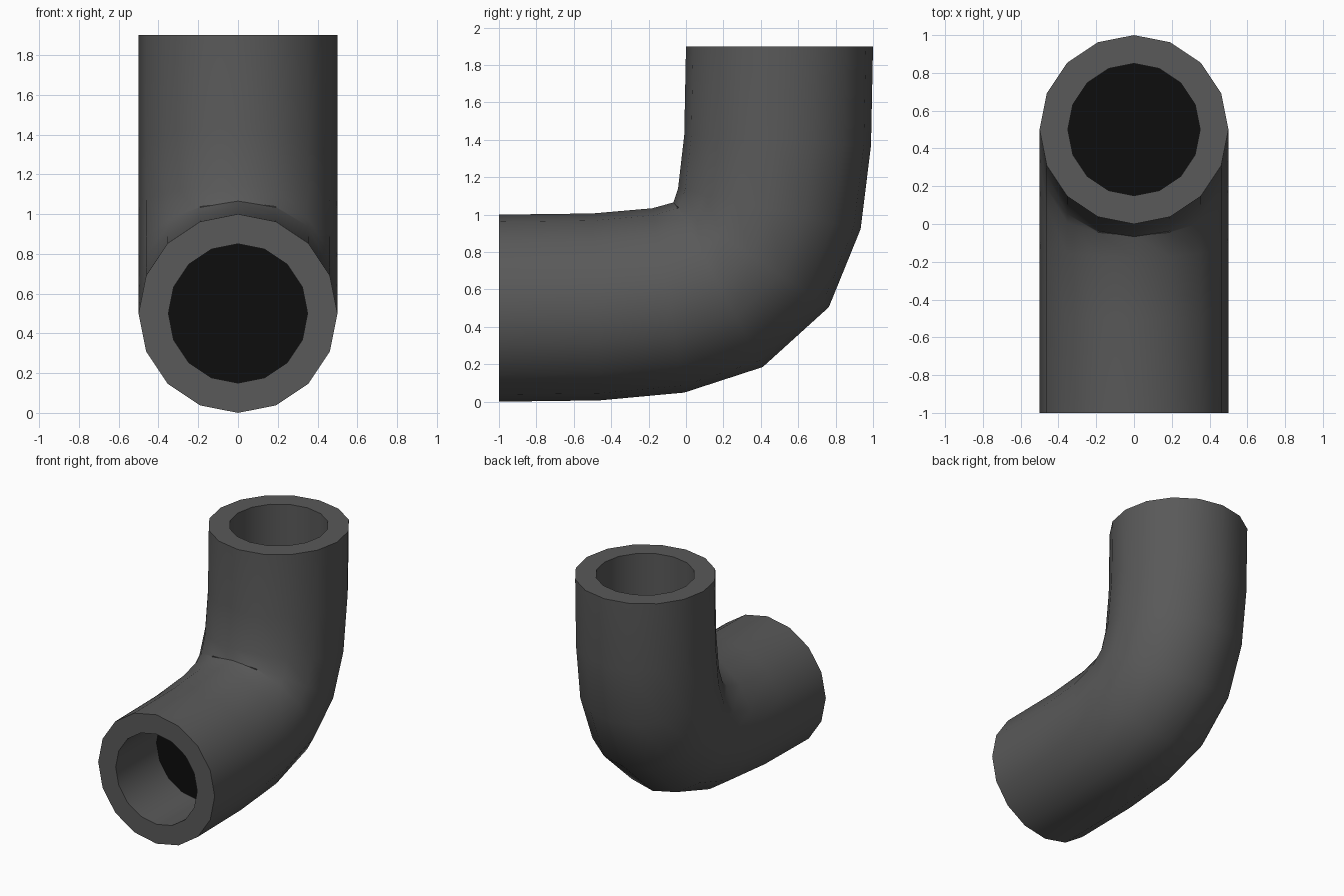
import bpy, bmesh
from math import sin, cos, tau
from mathutils import Vector

if "Cube" in bpy.data.objects:
    bpy.data.objects.remove(bpy.data.objects["Cube"])

SIDES, OUTER, BORE, DEPTH, STEPS = 16, 0.5, 0.35, 0.5, 7
# Centre line of the elbow: one bezier in the y-z plane
P = [Vector(p) for p in ((0, -1, 0.5), (0, 0.39, 0.5), (0, 0.5, 0.55), (0, 0.5, 1.9))]


def point(t):
    s = 1 - t
    return P[0]*s**3 + P[1]*3*s*s*t + P[2]*3*s*t*t + P[3]*t**3


def tangent(t):
    s = 1 - t
    return ((P[1]-P[0])*s*s + (P[2]-P[1])*2*s*t + (P[3]-P[2])*t*t).normalized()


def material(name, value):
    mat = bpy.data.materials.new(name)
    mat.diffuse_color = (value, value, value, 1)
    mat.use_nodes = True
    mat.node_tree.nodes["Principled BSDF"].inputs["Base Color"].default_value = mat.diffuse_color
    return mat


bm = bmesh.new()


def ring(centre, direction, radius):
    side = Vector((1, 0, 0))
    up = side.cross(direction)
    return [bm.verts.new(centre + radius*(cos(tau*i/SIDES)*side + sin(tau*i/SIDES)*up))
            for i in range(SIDES)]


# Rings in order: front bore, outer skin along the bend, top bore
start, end = tangent(0), tangent(1)
rings = [ring(P[0] + start*DEPTH, start, BORE), ring(P[0], start, BORE)]
rings += [ring(point(i/STEPS), tangent(i/STEPS), OUTER) for i in range(STEPS + 1)]
rings += [ring(P[3], end, BORE), ring(P[3] - end*DEPTH, end, BORE)]
for a, b in zip(rings, rings[1:]):
    for i in range(SIDES):
        j = (i + 1) % SIDES
        bm.faces.new((a[i], a[j], b[j], b[i]))

# Black bottoms of the two bores
for r in (rings[0], rings[-1]):
    bm.faces.new(r).material_index = 1
bmesh.ops.recalc_face_normals(bm, faces=bm.faces[:])

mesh = bpy.data.meshes.new("elbow_pipe")
bm.to_mesh(mesh)
bm.free()
mesh.materials.append(material("dark_grey", 0.1))
mesh.materials.append(material("black", 0.004))
pipe = bpy.data.objects.new("elbow_pipe", mesh)
bpy.context.collection.objects.link(pipe)
bpy.context.view_layer.objects.active = pipe
pipe.select_set(True)
bpy.ops.object.shade_smooth_by_angle(angle=0.7)
